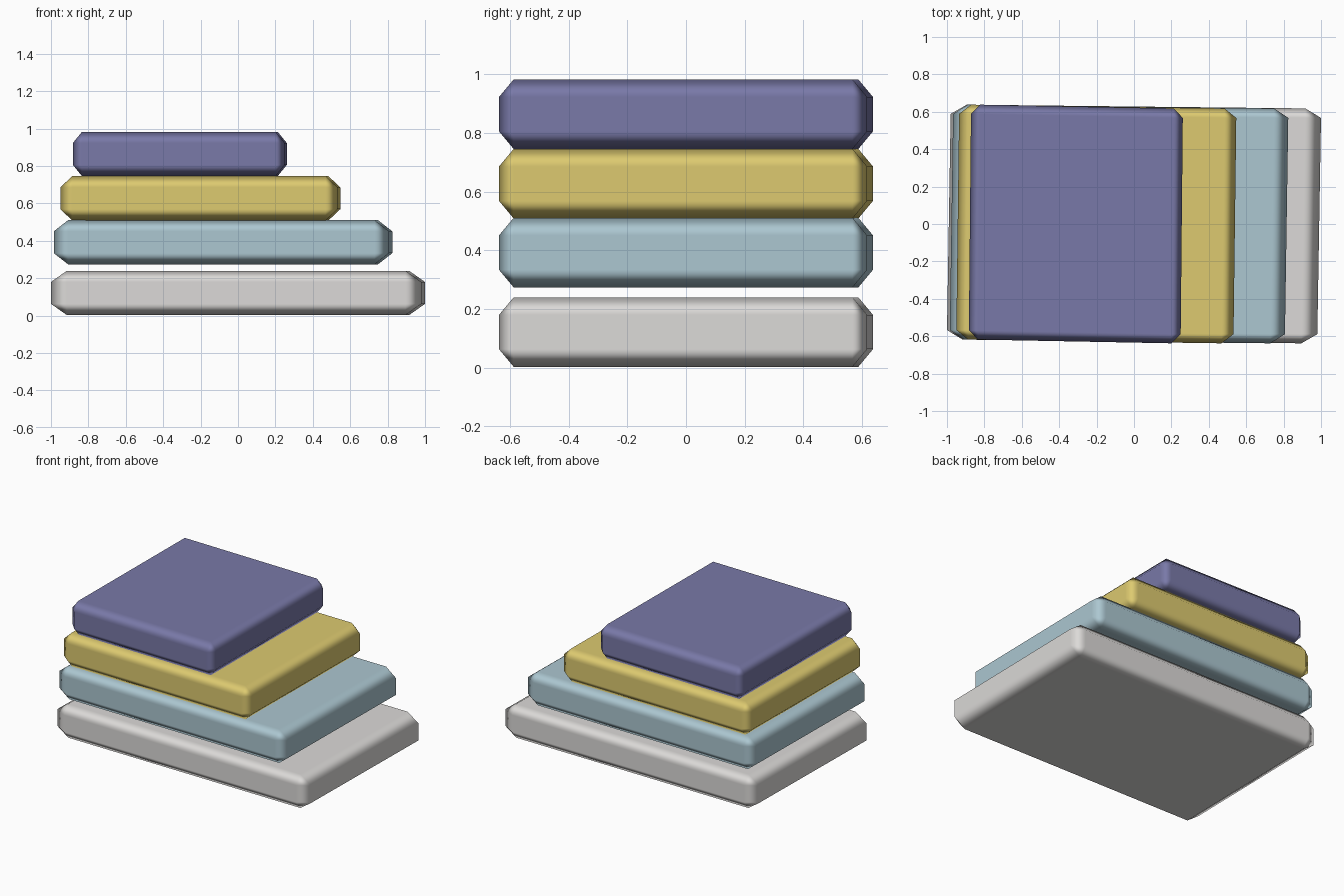
import bpy, bmesh
from mathutils import Matrix, Vector

if "Cube" in bpy.data.objects:
    bpy.data.objects.remove(bpy.data.objects["Cube"])

# half sizes of the widest slab and chamfer widths along each axis
HALF = Vector((0.99, 0.628, 0.1185))
CHAMFER = Vector((0.085, 0.05, 0.06))


def linear(c):
    c /= 255
    return c / 12.92 if c <= 0.04045 else ((c + 0.055) / 1.055) ** 2.4


def material(name, rgb):
    m = bpy.data.materials.new(name)
    m.diffuse_color = (*[linear(c) for c in rgb], 1)
    m.use_nodes = True
    m.node_tree.nodes["Principled BSDF"].inputs["Base Color"].default_value = m.diffuse_color
    return m


def slab(name, x0, x1, z0, mat):
    bm = bmesh.new()
    bmesh.ops.create_cube(bm, size=2)
    # bevel by one unit in a space where all chamfers are equal
    units = [HALF[i] / CHAMFER[i] for i in range(3)]
    bmesh.ops.scale(bm, vec=units, verts=bm.verts)
    bmesh.ops.bevel(bm, geom=bm.edges[:], offset=1, segments=1,
                    affect='EDGES', clamp_overlap=False)
    bmesh.ops.scale(bm, vec=CHAMFER, verts=bm.verts)
    # slight turn, then squeeze along x to the slab's own width
    turn = Matrix(((1, 0.017, 0, 0), (-0.011, 1, 0, 0),
                   (0, 0, 1, 0), (0, 0, 0, 1)))
    squeeze = Matrix.Diagonal(((x1 - x0) / 2, 1, 1, 1))
    move = Matrix.Translation(((x0 + x1) / 2, 0, z0 + HALF.z))
    bmesh.ops.transform(bm, matrix=move @ squeeze @ turn, verts=bm.verts)
    bmesh.ops.recalc_face_normals(bm, faces=bm.faces[:])
    for f in bm.faces:
        f.smooth = True
    me = bpy.data.meshes.new(name)
    bm.to_mesh(me)
    bm.free()
    me.materials.append(mat)
    ob = bpy.data.objects.new(name, me)
    bpy.context.collection.objects.link(ob)
    # keep the large faces flat while the chamfers shade softly
    wn = ob.modifiers.new("weighted_normals", 'WEIGHTED_NORMAL')
    wn.weight = 100


# four stacked slabs, bottom to top
slab("bottom_slab", -1.0, 1.0, 0.003, material("light_grey", (220, 218, 216)))
slab("second_slab", -0.985, 0.825, 0.274, material("pale_blue", (172, 199, 209)))
slab("third_slab", -0.95, 0.547, 0.509, material("mustard", (221, 202, 112)))
slab("top_slab", -0.883, 0.261, 0.746, material("dusty_purple", (121, 121, 168)))
